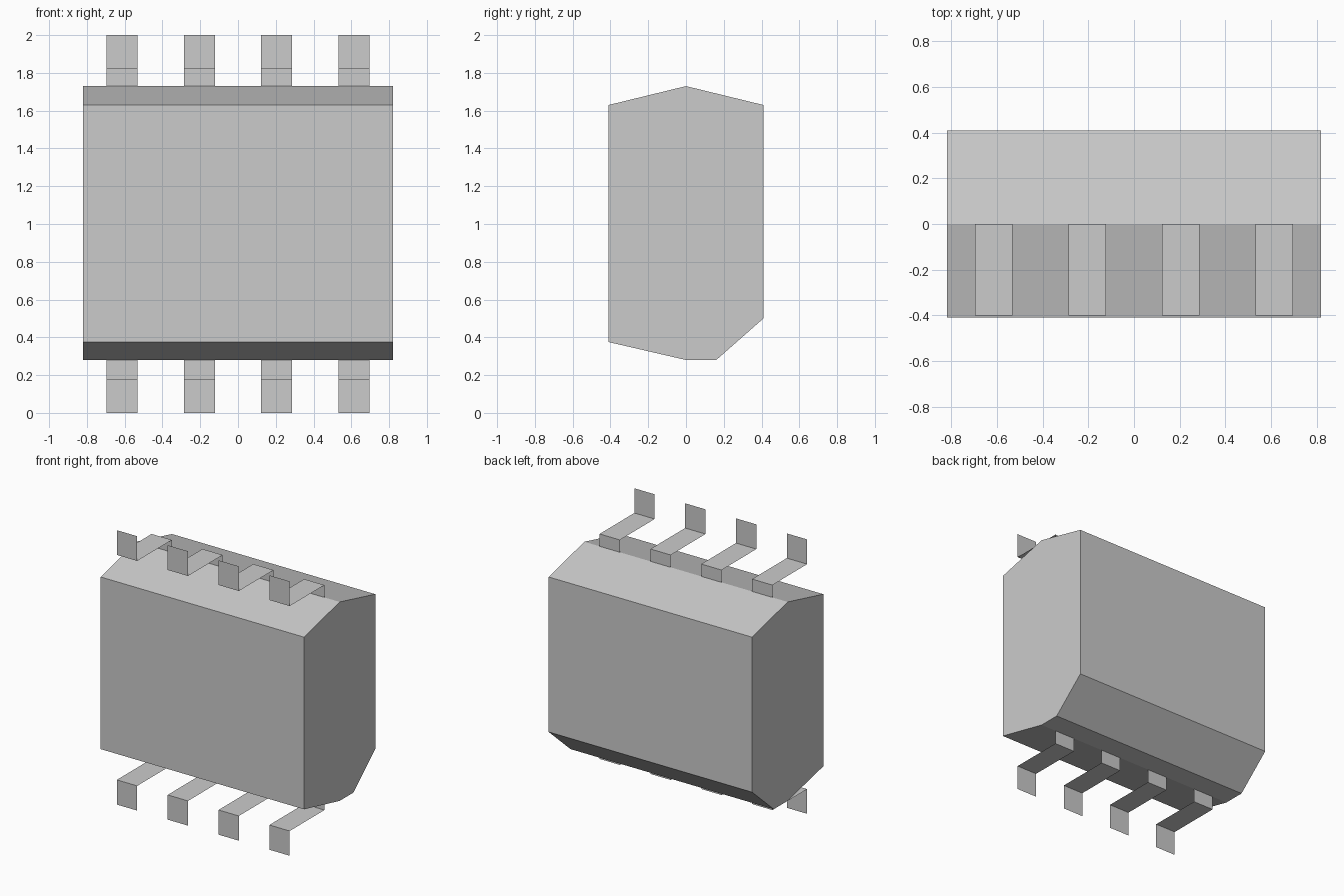
import bpy, bmesh

cube = bpy.data.objects.get("Cube")
if cube:
    bpy.data.objects.remove(cube, do_unlink=True)

grey = bpy.data.materials.new("plain grey")
grey.use_nodes = True
COLOR = (0.6, 0.6, 0.6, 1)
grey.diffuse_color = COLOR
grey.node_tree.nodes["Principled BSDF"].inputs["Base Color"].default_value = COLOR


def extrude_profile(name, profile, x0, x1, closed):
    """Sweep a (y, z) profile along x; a closed profile gets end caps."""
    bm = bmesh.new()
    left = [bm.verts.new((x0, y, z)) for y, z in profile]
    right = [bm.verts.new((x1, y, z)) for y, z in profile]
    n = len(profile)
    for i in range(n if closed else n - 1):
        j = (i + 1) % n
        bm.faces.new((left[i], left[j], right[j], right[i]))
    if closed:
        bm.faces.new(left)
        bm.faces.new(right[::-1])
    bmesh.ops.recalc_face_normals(bm, faces=bm.faces)
    mesh = bpy.data.meshes.new(name)
    bm.to_mesh(mesh)
    bm.free()
    mesh.materials.append(grey)
    obj = bpy.data.objects.new(name, mesh)
    bpy.context.collection.objects.link(obj)
    return obj


# Moulded body: ridged top and bottom, with a large chamfer low at the back
body = [(-0.41, 0.375), (-0.41, 1.63), (0, 1.73), (0.41, 1.63),
        (0.41, 0.5), (0.16, 0.28), (0, 0.28)]
extrude_profile("body", body, -0.82, 0.82, True)

# Thin bent leads, four above and four mirrored below
lead = [(0, 1.73), (0, 1.82), (-0.4, 1.82), (-0.4, 2.0)]
mirrored = [(y, 2 - z) for y, z in lead]
mirrored[0] = (0, 0.28)
HALF, PITCH = 0.082, 0.41
for i in range(4):
    x = (i - 1.5) * PITCH
    extrude_profile(f"top_lead_{i + 1}", lead, x - HALF, x + HALF, False)
    extrude_profile(f"bottom_lead_{i + 1}", mirrored, x - HALF, x + HALF, False)
